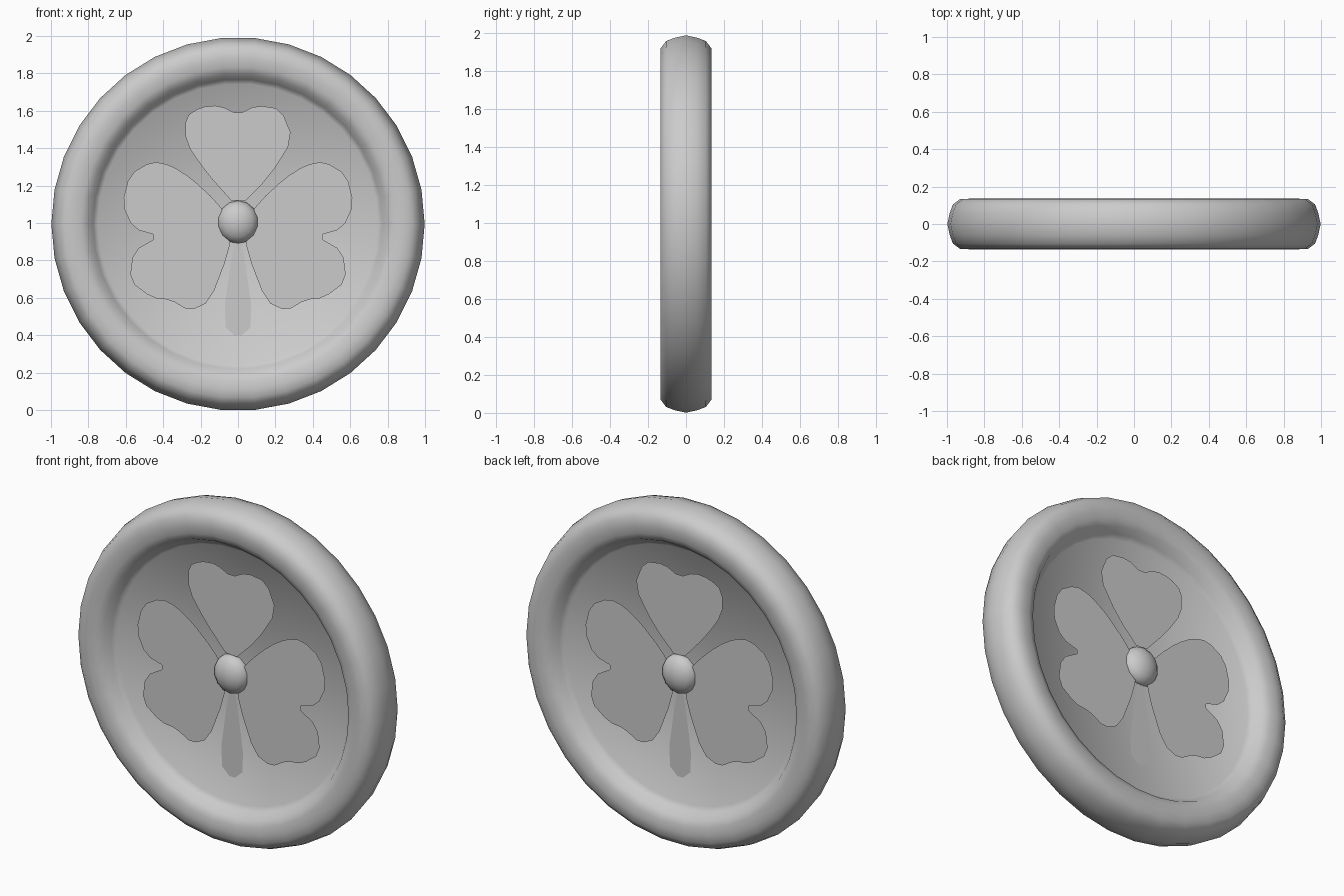
import bpy, bmesh, math
from mathutils import Vector

if "Cube" in bpy.data.objects:
    bpy.data.objects.remove(bpy.data.objects["Cube"])

FLOOR = 0.05      # half thickness of the recessed disc
CENTRE_Z = 0.995

stone = bpy.data.materials.new("plain grey")
stone.diffuse_color = (0.6, 0.6, 0.6, 1)
stone.use_nodes = True
stone.node_tree.nodes["Principled BSDF"].inputs["Base Color"].default_value = stone.diffuse_color


def finish(bm, name, angle):
    bmesh.ops.recalc_face_normals(bm, faces=bm.faces)
    mesh = bpy.data.meshes.new(name)
    bm.to_mesh(mesh)
    bm.free()
    mesh.materials.append(stone)
    ob = bpy.data.objects.new(name, mesh)
    bpy.context.collection.objects.link(ob)
    bpy.ops.object.select_all(action='DESELECT')
    ob.select_set(True)
    bpy.context.view_layer.objects.active = ob
    bpy.ops.object.shade_smooth_by_angle(angle=math.radians(angle))
    return ob


def round_outline(points):
    """Cut each corner once for a softer outline."""
    out = []
    for i, p in enumerate(points):
        a, b = Vector(p), Vector(points[(i + 1) % len(points)])
        out += [a.lerp(b, 0.22), a.lerp(b, 0.78)]
    return out


def relief(name, points, side, steps):
    """Raised shape on one face of the disc, with a sloping rounded edge."""
    bm = bmesh.new()
    verts = [bm.verts.new((x, side * (FLOOR - 0.01), z)) for x, z in round_outline(points)]
    face = bm.faces.new(verts)
    face.normal_update()
    if face.normal.y * side < 0:
        face.normal_flip()
    for width, rise in steps:
        bmesh.ops.inset_region(bm, faces=[face], thickness=width, depth=rise,
                               use_even_offset=True)
        face.normal_update()
    return finish(bm, name, 60)


# Coin body: rounded rim and recessed floor, lathed around the y axis
half = [(0, FLOOR), (0.75, FLOOR), (0.775, 0.073), (0.80, 0.113), (0.84, 0.132),
        (0.885, 0.135), (0.93, 0.133), (0.968, 0.105), (0.985, 0.06)]
profile = half + [(0.998, 0)] + [(r, -y) for r, y in reversed(half)]
bm = bmesh.new()
ring = [bm.verts.new((r, y, 0)) for r, y in profile]
edges = [bm.edges.new(pair) for pair in zip(ring, ring[1:])]
bmesh.ops.spin(bm, geom=ring + edges, cent=(0, 0, 0), axis=(0, 1, 0),
               angle=math.tau, steps=34)
bmesh.ops.remove_doubles(bm, verts=bm.verts, dist=0.0005)
for v in bm.verts:
    v.co.z += CENTRE_Z
finish(bm, "coin_body", 70)

# Clover outlines as (x, z)
top_leaf = [(0, 1.08), (-0.17, 1.27), (-0.28, 1.43), (-0.28, 1.57), (-0.2, 1.62),
            (-0.1, 1.63), (0, 1.58), (0.1, 1.63), (0.23, 1.61), (0.295, 1.45),
            (0.17, 1.25)]
side_leaf = [(0.03, 1.0), (0.12, 1.12), (0.25, 1.24), (0.36, 1.31), (0.46, 1.33),
             (0.58, 1.26), (0.62, 1.1), (0.56, 0.97), (0.42, 0.93), (0.56, 0.85),
             (0.58, 0.69), (0.46, 0.6), (0.36, 0.59), (0.26, 0.53), (0.15, 0.58),
             (0.05, 0.84)]
mirrored_leaf = [(-x, z) for x, z in side_leaf]
stem = [(-0.02, 0.92), (0.02, 0.92), (0.085, 0.46), (0.0, 0.38), (-0.085, 0.46)]

leaf_steps = [(0.012, 0.022), (0.012, 0.016), (0.014, 0.006)]
for side, label in ((-1, "front"), (1, "back")):
    relief("top_leaf_" + label, top_leaf, side, leaf_steps)
    relief("right_leaf_" + label, side_leaf, side, leaf_steps)
    relief("left_leaf_" + label, mirrored_leaf, side, leaf_steps)
    relief("stem_" + label, stem, side, [(0.007, 0.02), (0.007, 0.014)])

    # Domed hub where the leaves meet
    bm = bmesh.new()
    bmesh.ops.create_uvsphere(bm, u_segments=14, v_segments=8, radius=1)
    for v in bm.verts:
        x, y, z = v.co
        v.co = (x * 0.11, side * FLOOR + z * 0.072, CENTRE_Z + 0.01 + y * 0.115)
    finish(bm, "hub_" + label, 60)
